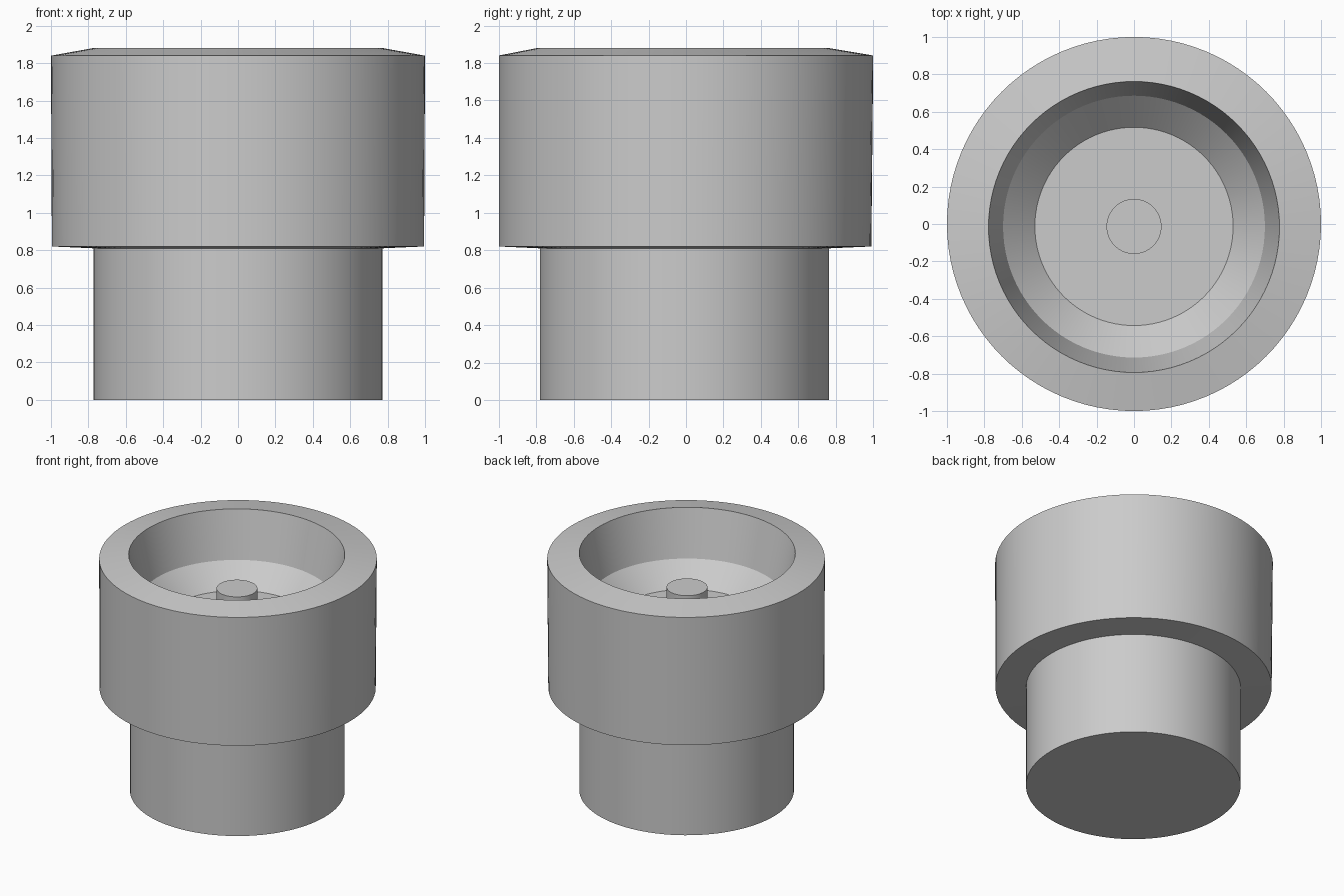
import bpy, bmesh, math

SEGMENTS = 96

cube = bpy.data.objects.get("Cube")
if cube:
    bpy.data.objects.remove(cube, do_unlink=True)

# Single grey finish
grey = bpy.data.materials.new("plain grey")
grey.use_nodes = True
grey.diffuse_color = (0.6, 0.6, 0.6, 1)
grey.node_tree.nodes["Principled BSDF"].inputs["Base Color"].default_value = (0.6, 0.6, 0.6, 1)


def turned(name, profile):
    """Loft circles given as (radius, z, y centre), capping both ends."""
    bm = bmesh.new()
    rings = []
    for r, z, cy in profile:
        rings.append([bm.verts.new((r * math.cos(a), cy + r * math.sin(a), z))
                      for a in (math.tau * i / SEGMENTS for i in range(SEGMENTS))])
    for low, high in zip(rings, rings[1:]):
        for i in range(SEGMENTS):
            j = (i + 1) % SEGMENTS
            bm.faces.new((low[i], low[j], high[j], high[i]))
    bm.faces.new(rings[0][::-1])
    bm.faces.new(rings[-1])
    bmesh.ops.recalc_face_normals(bm, faces=bm.faces)
    mesh = bpy.data.meshes.new(name)
    bm.to_mesh(mesh)
    bm.free()
    mesh.materials.append(grey)
    obj = bpy.data.objects.new(name, mesh)
    bpy.context.collection.objects.link(obj)
    bpy.ops.object.select_all(action='DESELECT')
    obj.select_set(True)
    bpy.context.view_layer.objects.active = obj
    bpy.ops.object.shade_smooth_by_angle(angle=math.radians(20))
    return obj


# Stem, overhanging cup, sloped rim and recessed bowl
turned("stepped_cup", [
    (0.773, 0, -0.008),
    (0.773, 0.81, -0.008),
    (0.995, 0.82, -0.005),
    (1.0, 1.84, 0),
    (0.778, 1.88, -0.016),
    (0.70, 1.51, -0.014),
    (0.53, 1.345, -0.013),
])

# Small post in the middle of the bowl
turned("centre_post", [(0.147, 1.34, -0.013), (0.147, 1.61, -0.013)])
